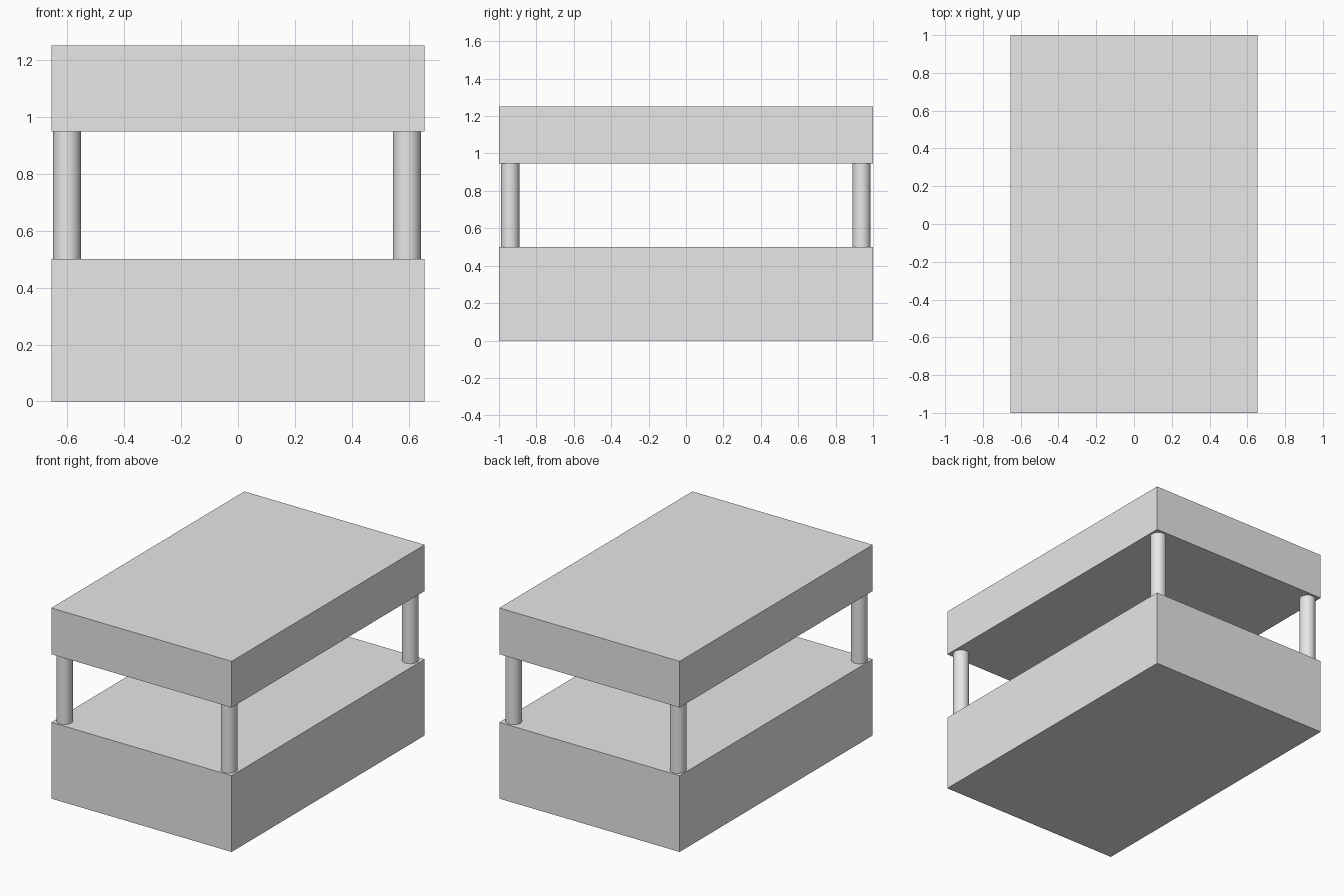
import bpy

cube = bpy.data.objects.get("Cube")
if cube:
    bpy.data.objects.remove(cube, do_unlink=True)

# Single light grey material
grey = bpy.data.materials.new("light_grey")
grey.use_nodes = True
colour = (0.8, 0.8, 0.8, 1.0)
grey.diffuse_color = colour
grey.node_tree.nodes["Principled BSDF"].inputs["Base Color"].default_value = colour

WIDTH, DEPTH = 1.308, 2.0
BASE_TOP, ROOF_BOTTOM, ROOF_TOP = 0.5, 0.947, 1.25
POST_RADIUS = 0.049


def finish(name):
    ob = bpy.context.object
    ob.name = name
    ob.data.name = name
    ob.data.materials.append(grey)
    return ob


def slab(name, z0, z1):
    bpy.ops.mesh.primitive_cube_add(size=1, location=(0, 0, (z0 + z1) / 2))
    bpy.context.object.scale = (WIDTH, DEPTH, z1 - z0)
    bpy.ops.object.transform_apply(location=False, rotation=False, scale=True)
    return finish(name)


def post(name, x, y):
    bpy.ops.mesh.primitive_cylinder_add(
        vertices=32, radius=POST_RADIUS, depth=ROOF_BOTTOM - BASE_TOP,
        location=(x, y, (BASE_TOP + ROOF_BOTTOM) / 2))
    bpy.ops.object.shade_smooth_by_angle()
    return finish(name)


# Thick lower block and thinner upper block
slab("base_block", 0, BASE_TOP)
slab("top_block", ROOF_BOTTOM, ROOF_TOP)

# Four round corner posts
for side, x in (("left", 0.593), ("right", -0.6)):
    for end, y in (("front", -0.94), ("back", 0.938)):
        post(f"{end}_{side}_post", x, y)
